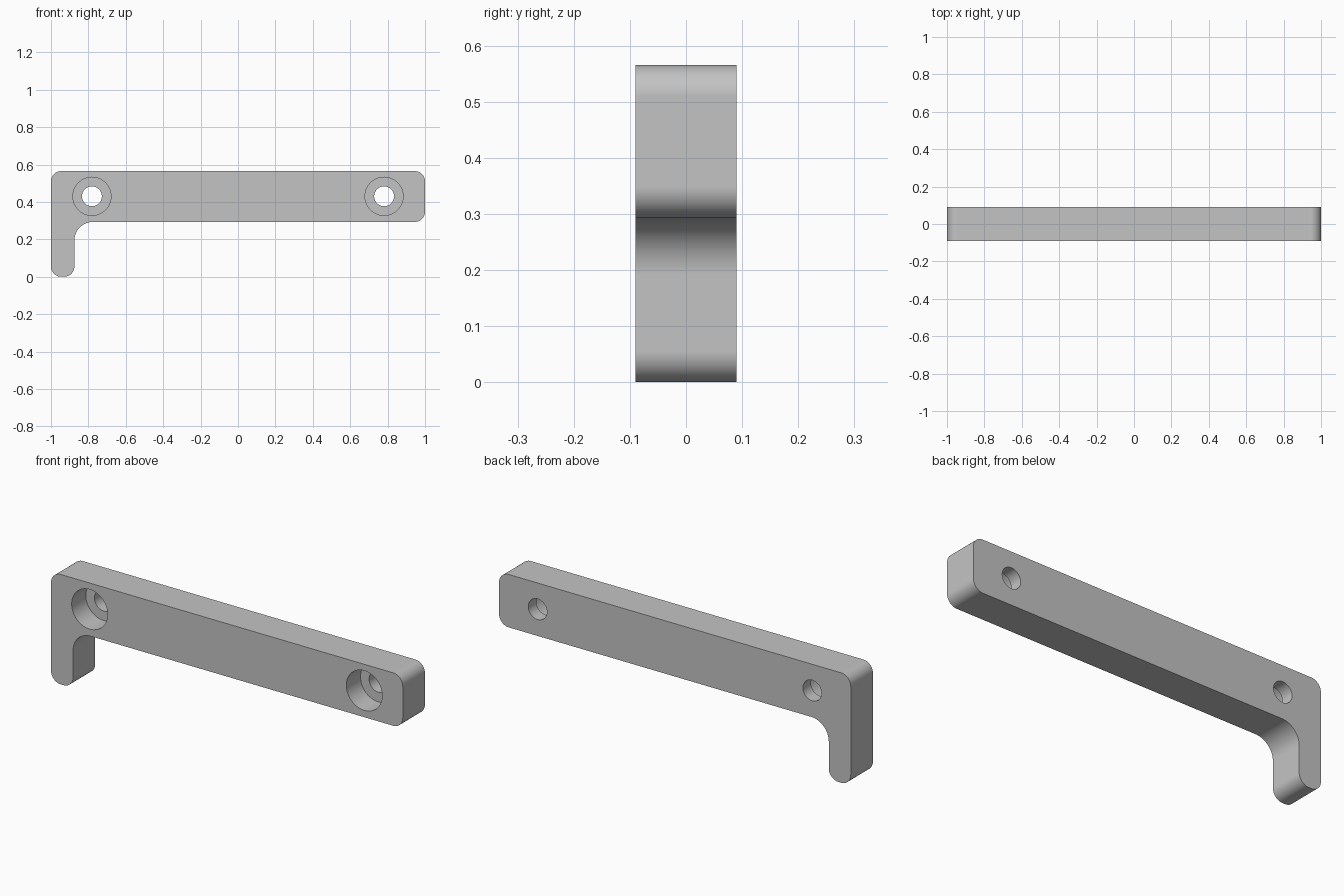
import bpy, bmesh, math
from mathutils import Matrix

if "Cube" in bpy.data.objects:
    bpy.data.objects.remove(bpy.data.objects["Cube"])

HALF_DEPTH = 0.09
TOP, UNDERSIDE, LEG_INNER = 0.565, 0.293, -0.875
ROUND, FILLET = 0.055, 0.1
HOLE_X, HOLE_Z = 0.781, 0.43
HOLE_R, BORE_R, BORE_DEPTH = 0.053, 0.102, 0.115
STEPS = 16

grey = bpy.data.materials.new("plain grey")
grey.use_nodes = True
colour = (0.55, 0.55, 0.55, 1)
grey.diffuse_color = colour
grey.node_tree.nodes["Principled BSDF"].inputs["Base Color"].default_value = colour


def make_object(name, bm):
    bmesh.ops.recalc_face_normals(bm, faces=bm.faces)
    mesh = bpy.data.meshes.new(name)
    bm.to_mesh(mesh)
    bm.free()
    mesh.materials.append(grey)
    ob = bpy.data.objects.new(name, mesh)
    bpy.context.collection.objects.link(ob)
    return ob


def arc(cx, cz, r, start, end):
    angles = [math.radians(start + (end - start) * i / STEPS) for i in range(STEPS + 1)]
    return [(cx + r * math.cos(a), cz + r * math.sin(a)) for a in angles]


# Hooked bar: rounded L outline, extruded front to back
outer = 1 - ROUND
outline = (
    arc(outer, TOP - ROUND, ROUND, 0, 90)
    + arc(-outer, TOP - ROUND, ROUND, 90, 180)
    + arc(-outer, ROUND, ROUND, 180, 270)
    + arc(LEG_INNER - ROUND, ROUND, ROUND, 270, 360)
    + arc(LEG_INNER + FILLET, UNDERSIDE - FILLET, FILLET, 180, 90)
    + arc(outer, UNDERSIDE + ROUND, ROUND, 270, 360)
)
bm = bmesh.new()
face = bm.faces.new([bm.verts.new((x, -HALF_DEPTH, z)) for x, z in outline])
extruded = bmesh.ops.extrude_face_region(bm, geom=[face], use_keep_orig=True)
moved = [v for v in extruded["geom"] if isinstance(v, bmesh.types.BMVert)]
bmesh.ops.translate(bm, verts=moved, vec=(0, 2 * HALF_DEPTH, 0))
bar = make_object("hooked_bar", bm)


def cut_cylinder(x, radius, y0, y1):
    bm = bmesh.new()
    place = Matrix.Translation((x, (y0 + y1) / 2, HOLE_Z)) @ Matrix.Rotation(math.pi / 2, 4, "X")
    bmesh.ops.create_cone(bm, cap_ends=True, segments=64, radius1=radius,
                          radius2=radius, depth=y1 - y0, matrix=place)
    cutter = make_object("hole_cutter", bm)
    cutter.hide_render = True
    mod = bar.modifiers.new("hole", "BOOLEAN")
    mod.operation = "DIFFERENCE"
    mod.solver = "EXACT"
    mod.object = cutter
    bpy.ops.object.modifier_apply(modifier=mod.name)
    bpy.data.objects.remove(cutter)


# Counterbored screw holes, wide at the front
bpy.context.view_layer.objects.active = bar
bar.select_set(True)
for x in (-HOLE_X, HOLE_X):
    cut_cylinder(x, BORE_R, -HALF_DEPTH - 0.1, -HALF_DEPTH + BORE_DEPTH)
    cut_cylinder(x, HOLE_R, -HALF_DEPTH - 0.2, HALF_DEPTH + 0.2)

# Smooth rounds, crisp rims, true flats
bpy.ops.object.shade_smooth_by_angle(angle=math.radians(30))
weighted = bar.modifiers.new("flat_faces", "WEIGHTED_NORMAL")
weighted.keep_sharp = True
